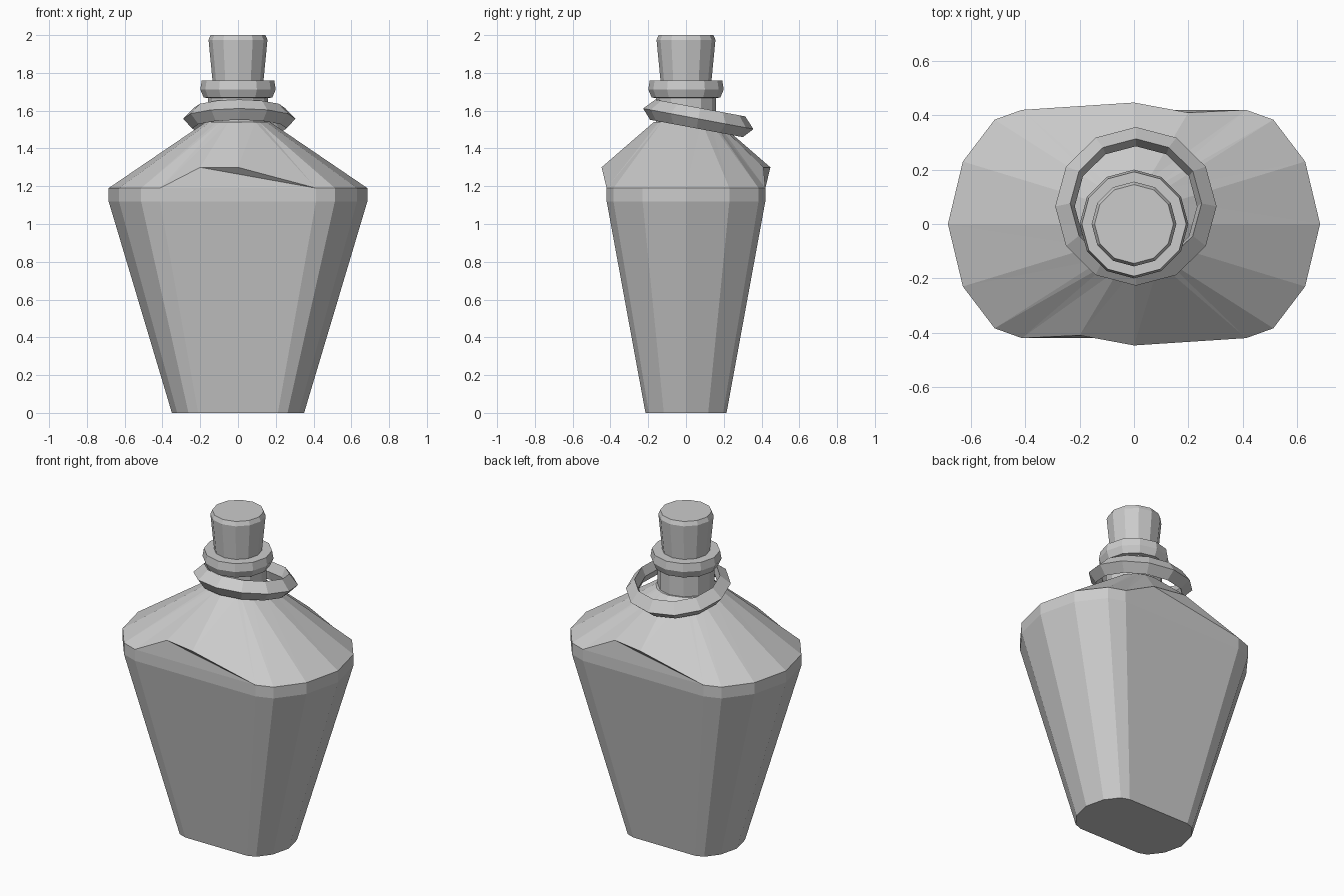
import bpy, bmesh, math

if "Cube" in bpy.data.objects:
    bpy.data.objects.remove(bpy.data.objects["Cube"])

def make(name, verts, faces):
    bm = bmesh.new()
    vs = [bm.verts.new(v) for v in verts]
    for f in faces:
        bm.faces.new([vs[i] for i in f])
    bmesh.ops.recalc_face_normals(bm, faces=bm.faces[:])
    me = bpy.data.meshes.new(name)
    bm.to_mesh(me)
    bm.free()
    ob = bpy.data.objects.new(name, me)
    bpy.context.collection.objects.link(ob)
    return ob

def lathe(name, profile, n=12, closed=False):
    """Flat-sided turned part from (radius, height) pairs."""
    verts = [(r * math.cos(2 * math.pi * i / n), r * math.sin(2 * math.pi * i / n), z)
             for r, z in profile for i in range(n)]
    m = len(profile)
    faces = []
    for k in range(m if closed else m - 1):
        a, b = k * n, (k + 1) % m * n
        for i in range(n):
            j = (i + 1) % n
            faces.append((a + i, a + j, b + j, b + i))
    if not closed:
        faces += [tuple(range(n)), tuple(range((m - 1) * n, m * n))]
    return make(name, verts, faces)

# Bottle body: tapered 14-sided section, with a chipped ridge front and back
half = [(.685, 0), (.63, .23), (.513, .384), (.413, .42),
        (-.413, .42), (-.513, .384), (-.63, .23)]
ring = half + [(-x, -y) for x, y in half]
n = len(ring)
verts = [(x * s, y * s, z) for s, z in ((.511, 0), (1, 1.12), (1, 1.19)) for x, y in ring]
faces = [tuple(range(n))]
for k in range(2):
    for i in range(n):
        j = (i + 1) % n
        faces.append((k * n + i, k * n + j, (k + 1) * n + j, (k + 1) * n + i))

# Raised ridge points, the same on both sides by half a turn
rim = []
for side, s in enumerate((1, -1)):
    base = 2 * n + side * 7
    p = len(verts)
    verts += [(.2 * s, .41 * s, 1.3), (0, .447 * s, 1.3)]
    a, b = base + 3, base + 4
    faces += [(a, b, p), (p, b, p + 1)]
    rim += [base, base + 1, base + 2, a, p, p + 1, b, base + 5, base + 6]

# Shoulder rising to the neck
top = len(verts)
for i in rim:
    x, y, z = verts[i]
    t = math.atan2(y / .447, x / .685)
    verts.append((.17 * math.cos(t), .17 * math.sin(t), 1.54))
m = len(rim)
for i in range(m):
    j = (i + 1) % m
    faces += [(rim[i], rim[j], top + j), (rim[i], top + j, top + i)]
faces.append(tuple(range(top, top + m)))
make("bottle_body", verts, faces)

# Neck, lip and stopper
lathe("neck", [(.16, 1.52), (.16, 1.68)])
lathe("lip", [(.15, 1.665), (.182, 1.67), (.2, 1.712), (.192, 1.76), (.13, 1.76), (.13, 1.67)],
      closed=True)
lathe("stopper", [(.135, 1.7), (.135, 1.76), (.156, 1.975), (.145, 2.0)])

# Loose ring hanging tilted around the neck
loose = lathe("neck_ring", [(.297, 0), (.242, .058), (.225, 0), (.25, -.052)], closed=True)
loose.rotation_euler = (math.radians(-10.6), 0, 0)
loose.location = (.007, .065, 1.557)
